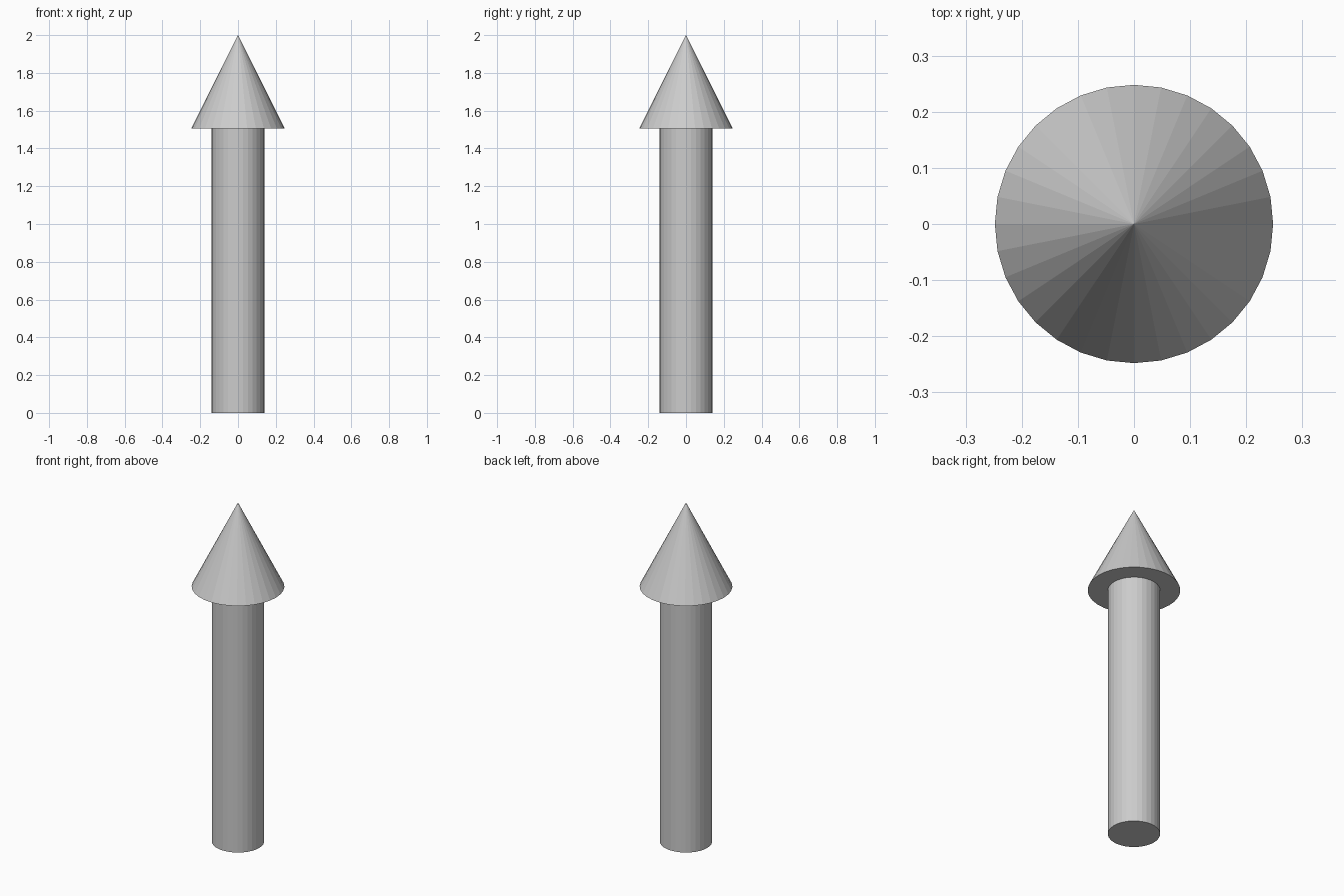
import bpy

if "Cube" in bpy.data.objects:
    bpy.data.objects.remove(bpy.data.objects["Cube"])

SIDES = 32
NECK = 1.505   # height where the shaft meets the head
TOP = 2.0

# Shaft
bpy.ops.mesh.primitive_cylinder_add(vertices=SIDES, radius=0.14, depth=NECK,
                                    location=(0, 0, NECK / 2))
bpy.context.object.name = "arrow_shaft"

# Pointed head
bpy.ops.mesh.primitive_cone_add(vertices=SIDES, radius1=0.248, radius2=0,
                                depth=TOP - NECK,
                                location=(0, 0, (NECK + TOP) / 2))
bpy.context.object.name = "arrow_head"
